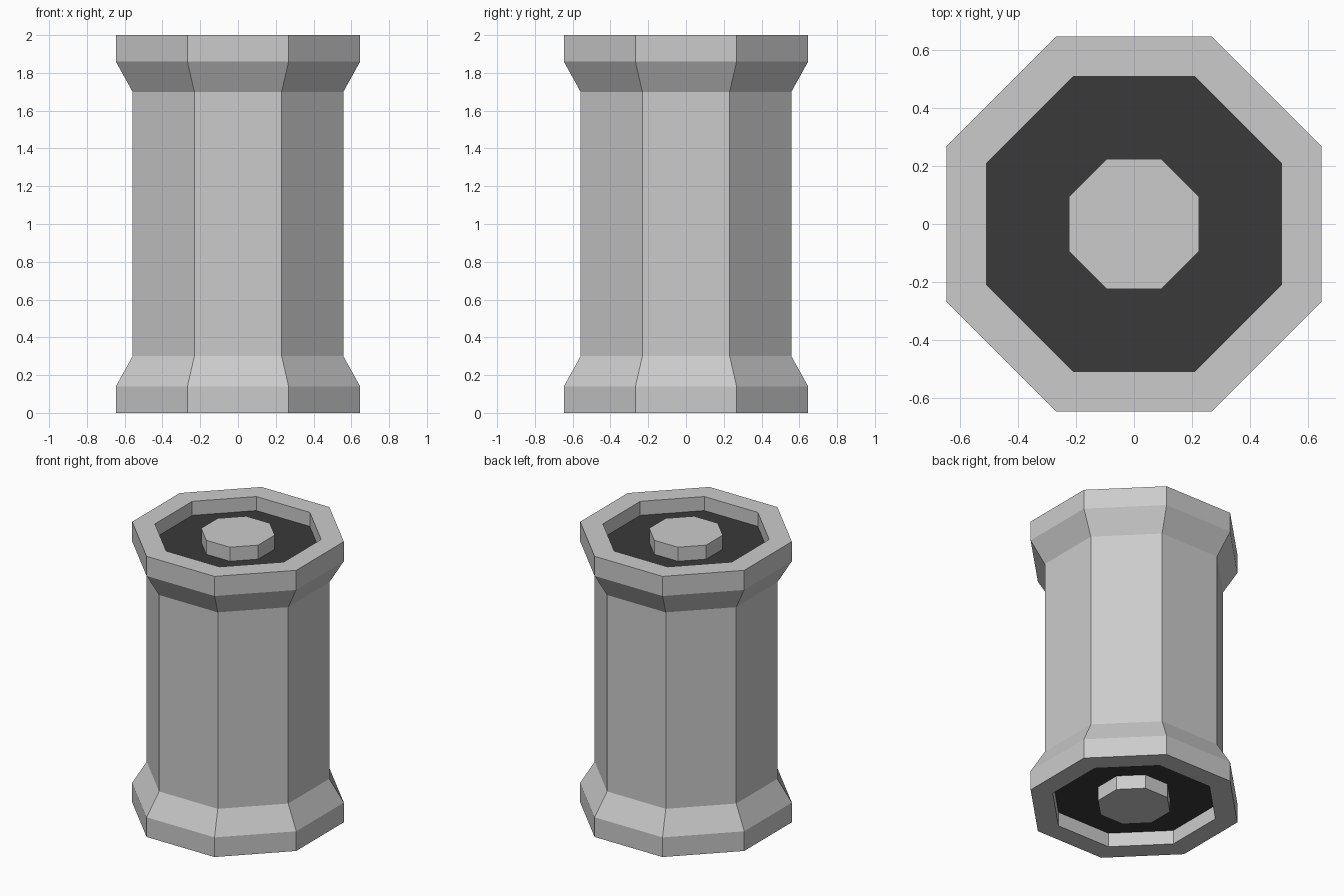
import bpy, bmesh, math

if "Cube" in bpy.data.objects:
    bpy.data.objects.remove(bpy.data.objects["Cube"])

SIDES = 8
RIM, BODY, RECESS, HUB = 0.70, 0.604, 0.55, 0.243   # corner radii
DEPTH = 0.10                                       # end recess depth

dark = bpy.data.materials.new("dark_floor")
dark.diffuse_color = (0.042, 0.042, 0.042, 1)
dark.use_nodes = True
dark.node_tree.nodes["Principled BSDF"].inputs["Base Color"].default_value = dark.diffuse_color


def lathe(name, profile, cap=False, material=None):
    """Spin (radius, z) points into an eight-sided surface; optionally cap the last ring."""
    bm = bmesh.new()
    rings = []
    for r, z in profile:
        angles = [math.tau * (i + 0.5) / SIDES for i in range(SIDES)]
        rings.append([bm.verts.new((r * math.cos(a), r * math.sin(a), z)) for a in angles])
    for lo, hi in zip(rings, rings[1:]):
        for i in range(SIDES):
            j = (i + 1) % SIDES
            bm.faces.new((lo[i], lo[j], hi[j], hi[i]))
    if cap:
        bm.faces.new(rings[-1])
    mesh = bpy.data.meshes.new(name)
    bm.to_mesh(mesh)
    bm.free()
    if material:
        mesh.materials.append(material)
    obj = bpy.data.objects.new(name, mesh)
    bpy.context.collection.objects.link(obj)
    return obj


def flip(obj):
    """Reverse face direction for parts facing down."""
    obj.data.flip_normals()


# Outer shell: recess walls, flat rims, flared collars and straight body
lathe("column_shell", [
    (RECESS, DEPTH), (RECESS, 0), (RIM, 0), (RIM, 0.14), (BODY, 0.30),
    (BODY, 1.70), (RIM, 1.86), (RIM, 2), (RECESS, 2), (RECESS, 2 - DEPTH)])

# Dark recess floor and raised centre hub at each end
for end, z, inner in (("top", 2, 2 - DEPTH), ("bottom", 0, DEPTH)):
    floor = lathe(end + "_recess_floor", [(RECESS, inner), (HUB, inner)], material=dark)
    hub = lathe(end + "_hub", [(HUB, inner), (HUB, z)], cap=True)
    if end == "bottom":
        flip(floor)
        flip(hub)
